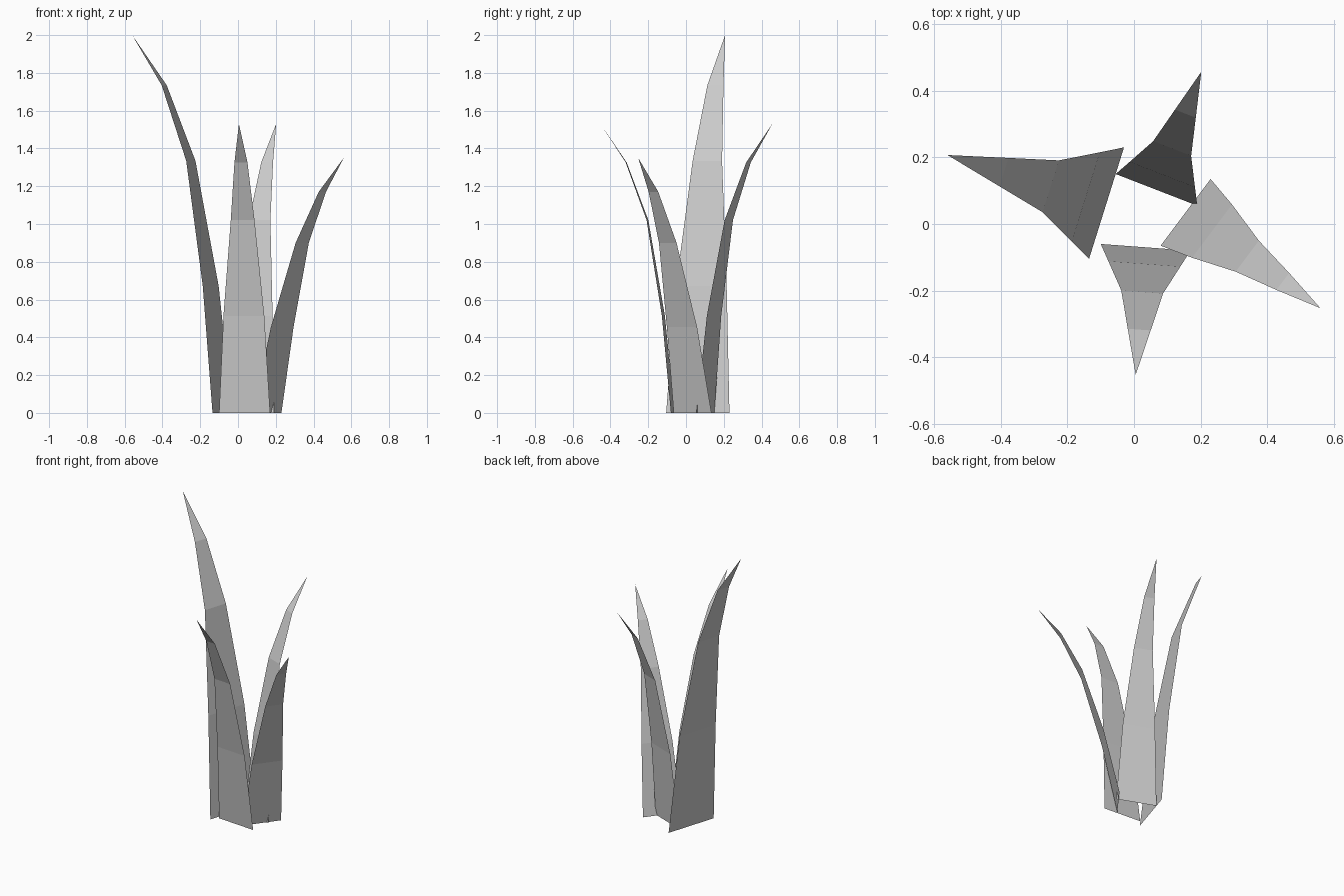
import bpy
from mathutils import Vector

if "Cube" in bpy.data.objects:
    bpy.data.objects.remove(bpy.data.objects["Cube"])

# Shared blade profile: relative height and relative width at each joint
HEIGHTS = (0, 0.336, 0.667, 0.867)
WIDTHS = (1, 0.8, 0.465, 0.255)
ARCHED = (0, 0.13, 0.35, 0.645)     # share of the outward lean at each joint
SPLAYED = (0, 0.195, 0.457, 0.72)


def blade(name, left, right, tip, lean):
    """Flat tapering leaf from a base edge (left-right) to a pointed tip."""
    left, right, tip = Vector((*left, 0)), Vector((*right, 0)), Vector(tip)
    base, half = (left + right) / 2, (right - left) / 2
    verts = []
    for h, w, s in zip(HEIGHTS, WIDTHS, lean):
        centre = base.lerp(tip, s)
        centre.z = tip.z * h
        verts += [centre - half * w, centre + half * w]
    verts.append(tip)
    n = len(verts)
    faces = [(i, i + 1, i + 3, i + 2) for i in range(0, n - 3, 2)]
    faces.append((n - 3, n - 2, n - 1))
    mesh = bpy.data.meshes.new(name)
    mesh.from_pydata(verts, [], faces)
    obj = bpy.data.objects.new(name, mesh)
    bpy.context.collection.objects.link(obj)


# Four blades arranged around the middle of the tuft
blade("tall_left_blade", (-0.135, -0.105), (-0.03, 0.23), (-0.56, 0.207, 2.0), ARCHED)
blade("front_blade", (0.17, -0.08), (-0.10, -0.06), (0.005, -0.453, 1.53), ARCHED)
blade("right_blade", (0.23, 0.135), (0.08, -0.065), (0.56, -0.253, 1.35), SPLAYED)
blade("back_blade", (-0.055, 0.15), (0.19, 0.055), (0.202, 0.457, 1.53), ARCHED)
